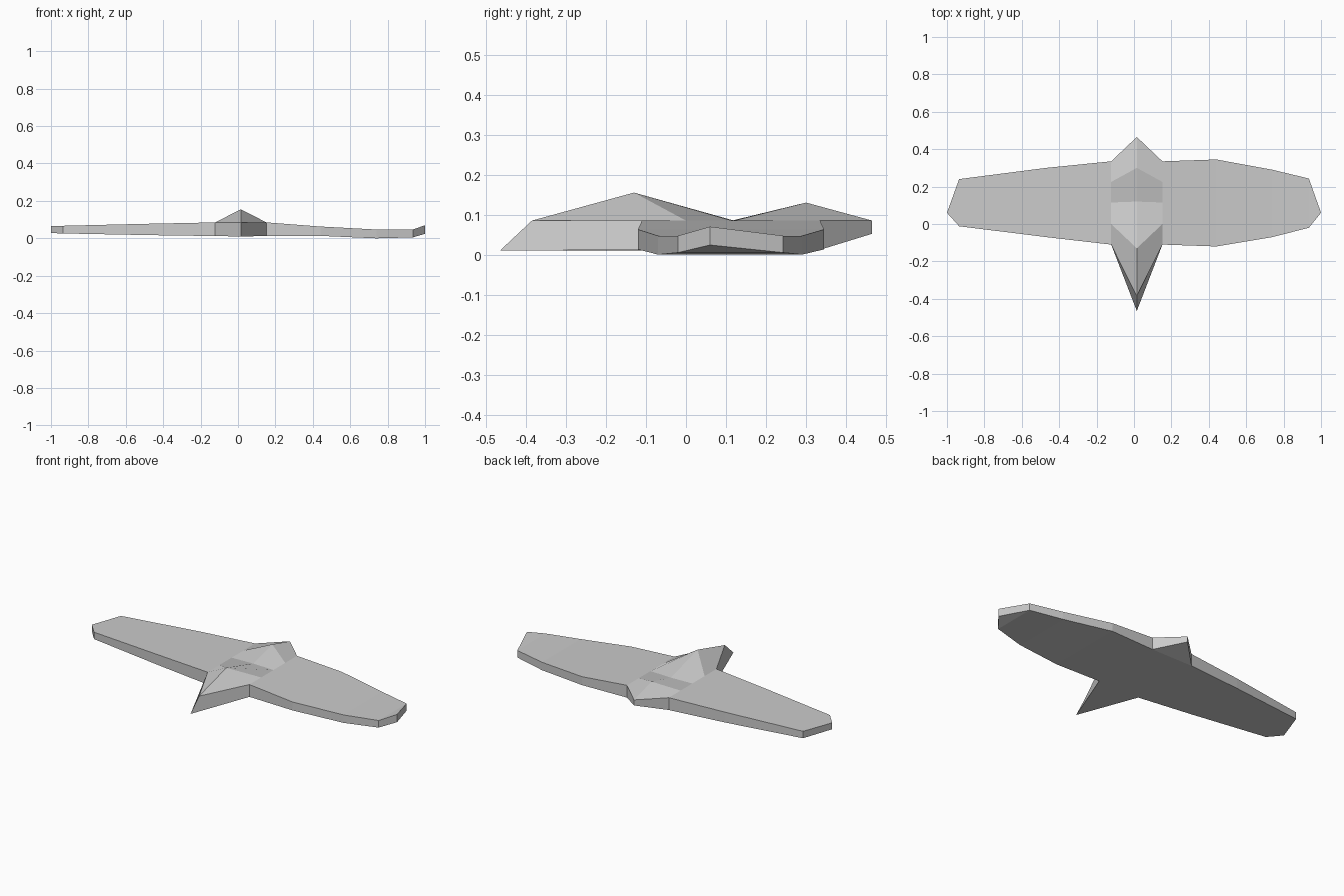
import bpy

if "Cube" in bpy.data.objects:
    bpy.data.objects.remove(bpy.data.objects["Cube"])

grey = bpy.data.materials.new("light grey")
grey.diffuse_color = (0.6, 0.6, 0.6, 1)
grey.use_nodes = True
grey.node_tree.nodes["Principled BSDF"].inputs["Base Color"].default_value = grey.diffuse_color

CX, HALF = 0.015, 0.137          # fuselage centre line and half width
ROOT_Y = (-0.11, 0.115, 0.335)   # front, middle, back of the wing root
TOP, BOT = 0.085, 0.012


def build(name, verts, faces):
    mesh = bpy.data.meshes.new(name)
    mesh.from_pydata(verts, [], faces)
    mesh.materials.append(grey)
    mesh.update()
    obj = bpy.data.objects.new(name, mesh)
    bpy.context.collection.objects.link(obj)
    return obj


def wing(name, sections, tip, side):
    """Loft (x, front y, middle y, back y, top z, bottom z) sections, then close to the tip."""
    verts, faces = [], []
    for x, f, m, b, t, u in sections:
        verts += [(x, f, t), (x, m, t), (x, b, t), (x, b, u), (x, m, u), (x, f, u)]
    for s in range(len(sections) - 1):
        a, c = s * 6, s * 6 + 6
        for i in range(6):
            j = (i + 1) % 6
            faces.append((a + i, c + i, c + j, a + j))
    # pointed tip: one upper and one lower point
    e, n = (len(sections) - 1) * 6, len(verts)
    x, y, t, u = tip
    verts += [(x, y, t), (x, y, u)]
    faces += [(e, n, e + 1), (e + 1, n, e + 2), (e + 2, n, n + 1, e + 3),
              (e + 3, n + 1, e + 4), (e + 4, n + 1, e + 5), (e + 5, n + 1, n, e)]
    if side < 0:
        faces = [f[::-1] for f in faces]
    return build(name, verts, faces)


# Fuselage: ridge line joined to straight side edges, symmetric about CX
ridge = [(-0.385, TOP), (-0.13, 0.155), (0.12, TOP), (0.30, 0.13), (0.465, TOP)]
edge_y = [-0.11, 0.0, 0.115, 0.225, 0.335]
verts = [(CX, y, z) for y, z in ridge]
verts += [(CX, -0.465, 0.01), (CX, 0.335, BOT), (CX, 0.465, 0.052)]  # nose, belly, tail
faces = []
for side in (-1, 1):
    k = len(verts)
    x = CX + side * HALF
    verts += [(x, y, TOP) for y in edge_y]
    verts += [(x, -0.11, BOT), (x, 0.335, BOT)]
    half = [(i, k + i, k + i + 1, i + 1) for i in range(4)]          # upper facets
    half += [(0, 5, k + 5, k), (4, k + 4, k + 6, 7),                  # nose and tail sides
             (5, 6, k + 6, k + 5), (6, 7, k + 6)]                     # belly and tail underside
    faces += half if side > 0 else [f[::-1] for f in half]
build("fuselage", verts, faces)

# Straight left wing
wing("left_wing", [
    (CX - HALF, *ROOT_Y, TOP, BOT),
    (-0.47, -0.07, 0.115, 0.30, 0.078, 0.017),
    (-0.935, -0.012, 0.115, 0.24, 0.067, 0.026)],
    (-1.0, 0.06, 0.066, 0.028), -1)

# Drooping right wing with an upturned tip
wing("right_wing", [
    (CX + HALF, *ROOT_Y, TOP, BOT),
    (0.44, -0.12, 0.115, 0.345, 0.063, 0.013),
    (0.74, -0.07, 0.11, 0.29, 0.047, 0.0),
    (0.935, -0.02, 0.09, 0.243, 0.047, 0.005)],
    (1.0, 0.06, 0.07, 0.024), 1)
